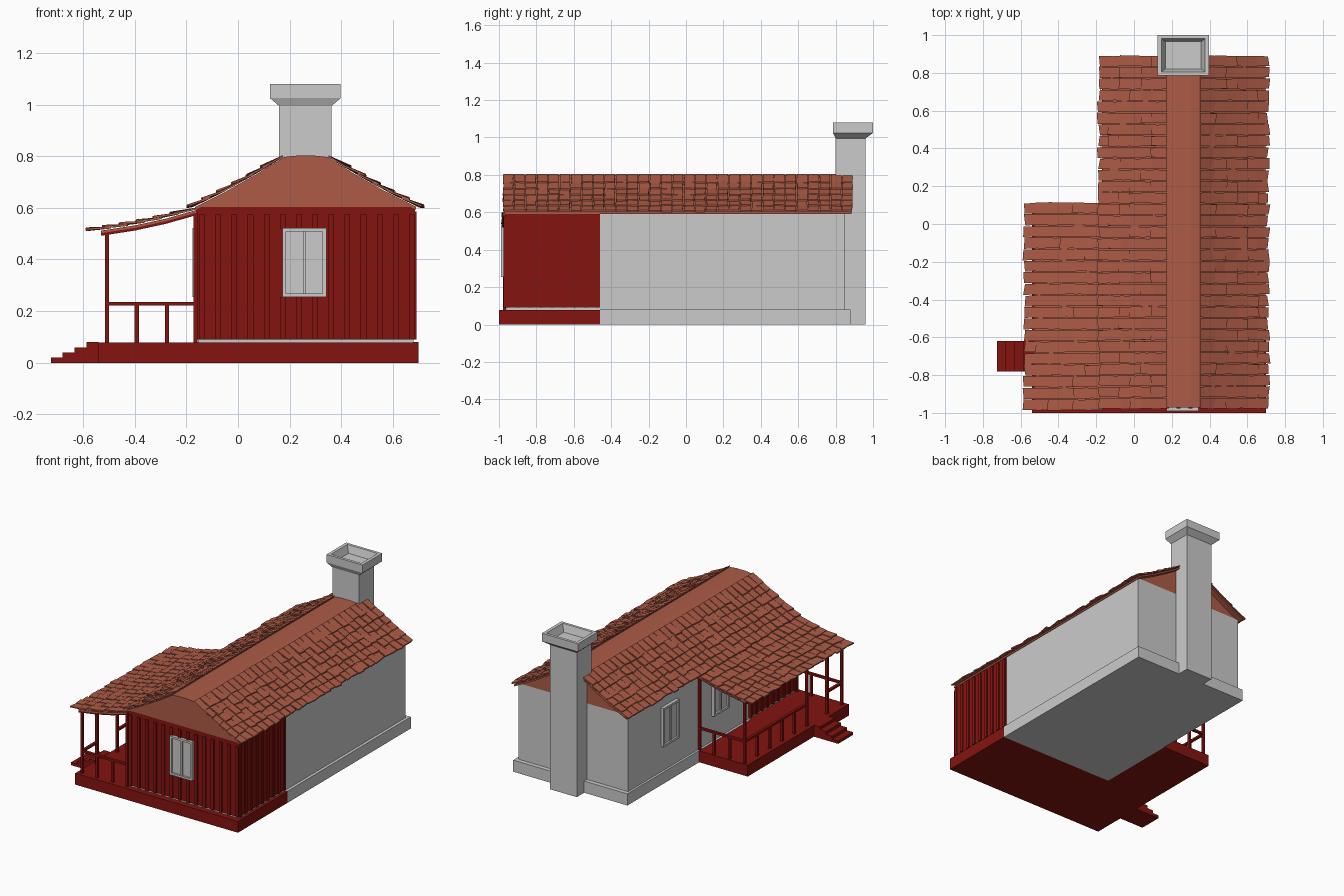
import bpy, bmesh, random
from mathutils import Vector

if "Cube" in bpy.data.objects:
    bpy.data.objects.remove(bpy.data.objects["Cube"])

random.seed(4)


def material(name, rgb):
    m = bpy.data.materials.new(name)
    m.diffuse_color = (*rgb, 1)
    m.use_nodes = True
    m.node_tree.nodes["Principled BSDF"].inputs["Base Color"].default_value = m.diffuse_color
    return m


RED = material("red_paint", (0.23, 0.007, 0.005))
CLAY = material("clay", (0.42, 0.105, 0.062))


def finish(bm, name, mat=None):
    bmesh.ops.recalc_face_normals(bm, faces=bm.faces)
    me = bpy.data.meshes.new(name)
    bm.to_mesh(me)
    bm.free()
    ob = bpy.data.objects.new(name, me)
    bpy.context.collection.objects.link(ob)
    if mat:
        me.materials.append(mat)
    return ob


def prism(bm, pts, y0, y1):
    """Extrude an x-z outline along y."""
    f = bm.faces.new([bm.verts.new((x, y0, z)) for x, z in pts])
    r = bmesh.ops.extrude_face_region(bm, geom=[f])
    vs = [v for v in r["geom"] if isinstance(v, bmesh.types.BMVert)]
    bmesh.ops.translate(bm, verts=vs, vec=(0, y1 - y0, 0))


def box(bm, x0, x1, y0, y1, z0, z1):
    prism(bm, [(x0, z0), (x1, z0), (x1, z1), (x0, z1)], y0, y1)


def boxes(name, specs, mat=None):
    bm = bmesh.new()
    for s in specs:
        box(bm, *s)
    return finish(bm, name, mat)


# Foundation, porch deck and grey wall core
boxes("foundation", [(-0.17, 0.70, -0.46, 0.88, 0, 0.08)])
boxes("red_base", [(-0.17, 0.70, -1.0, -0.46, 0, 0.078)], RED)
boxes("porch_deck", [(-0.54, -0.17, -1.0, 0.10, 0, 0.078)], RED)
boxes("walls", [(-0.155, 0.68, -0.96, 0.85, 0.07, 0.605)])
boxes("steps", [(-0.725 + i * 0.046, -0.54, -0.78, -0.62, i * 0.02, 0.02 + i * 0.02)
                for i in range(4)], RED)

# Red cladding with vertical battens
boxes("cladding", [(-0.16, 0.685, -0.968, -0.46, 0.09, 0.606)], RED)
battens = [(x, x + 0.022, -0.976, -0.96, 0.09, 0.575)
           for x in [-0.15 + i * 0.0625 for i in range(14)] if not 0.15 < x < 0.335]
battens += [(x, x + 0.022, -0.976, -0.96, z0, z1)
            for x in (0.1625, 0.225, 0.2875) for z0, z1 in ((0.09, 0.255), (0.52, 0.575))]
for y in [-0.965 + i * 0.06 for i in range(9)]:
    battens += [(0.68, 0.692, y, y + 0.02, 0.09, 0.585),
                (-0.168, -0.155, y, y + 0.02, 0.09, 0.575)]
boxes("battens", battens, RED)


# Windows: frame bars around recessed panes
def window(name, c, front):
    z0, z1, h, t = 0.255, 0.522, 0.085, 0.014
    parts = [(-h, h, 0, 0.022, z0, z0 + t), (-h, h, 0, 0.022, z1 - t, z1),
             (-h, -h + t, 0, 0.022, z0, z1), (h - t, h, 0, 0.022, z0, z1),
             (-0.006, 0.006, 0, 0.016, z0, z1), (-h, h, 0, 0.009, z0, z1)]
    if front:
        specs = [(c + a, c + b, -0.967 - e, -0.96 - d, p, q) for a, b, d, e, p, q in parts]
    else:
        specs = [(-0.155 - e, -0.15 - d, c + a, c + b, p, q) for a, b, d, e, p, q in parts]
    boxes(name + "_frame", specs[:5])
    boxes(name + "_glass", specs[5:])


window("front_window", 0.257, True)
window("side_window_back", 0.41, False)
window("side_window_porch", -0.14, False)

# Chimney with flared hollow cap
bm = bmesh.new()
rings = []
for hx, hy, z in [(0.102, 0.08, 0), (0.102, 0.08, 0.995), (0.137, 0.107, 1.025),
                  (0.137, 0.107, 1.08), (0.115, 0.088, 1.08), (0.095, 0.072, 1.03)]:
    cy = 0.88 if z < 1 else 0.893
    rings.append([bm.verts.new((0.261 + a * hx, cy + b * hy, z))
                  for a, b in ((-1, -1), (1, -1), (1, 1), (-1, 1))])
for r, s in zip(rings, rings[1:]):
    for i in range(4):
        bm.faces.new((r[i], r[i - 3], s[i - 3], s[i]))
bm.faces.new(rings[0])
bm.faces.new(rings[-1])
finish(bm, "chimney")

# Roof body: gable fill and overhanging skin
slope = [(0.345, 0.797), (0.45, 0.732), (0.57, 0.664), (0.69, 0.604)]
left = [(0.524 - x, z) for x, z in slope]
ridge = [(0.225, 0.802), (0.299, 0.802)]
outline = left[::-1] + ridge + slope
bm = bmesh.new()
prism(bm, outline, -0.972, 0.85)
finish(bm, "gable_roof", CLAY)
bm = bmesh.new()
prism(bm, outline + [(x, z - 0.012) for x, z in outline[::-1]], -0.972, 0.885)
finish(bm, "roof_skin", CLAY)
porch_line = [(-0.16, 0.592), (-0.28, 0.558), (-0.40, 0.532), (-0.53, 0.512)]
bm = bmesh.new()
prism(bm, porch_line + [(x, z - 0.010) for x, z in porch_line[::-1]], -0.98, 0.105)
finish(bm, "porch_roof_skin", CLAY)


# Individual slightly crooked roof tiles
def height(line, x):
    pts = sorted(line)
    for a, b in zip(pts, pts[1:]):
        if x <= b[0] or b == pts[-1]:
            return a[1] + (b[1] - a[1]) * (x - a[0]) / (b[0] - a[0])


def tile_row(bm, line, xa, xb, y0, y1, lift):
    n = round((y1 - y0) / 0.0605)
    step = (y1 - y0) / n
    za, zb = height(line, xa) + 0.002, height(line, xb) + lift
    for i in range(n):
        y = y0 + i * step
        j = lambda s: random.uniform(-s, s)
        d, t, dz = j(0.007), 0.008, j(0.003)
        ends = [(xa, za, y + 0.003, y + step - 0.003),
                (xb, zb, y + 0.002 + j(0.004), y + step - 0.003 + j(0.004))]
        vs = []
        for k, (x, z, ya, yb) in enumerate(ends):
            tw = j(0.005) if k else 0
            for up in (0, t):
                vs += [bm.verts.new((x + k * (d + tw), ya, z + up + k * dz)),
                       bm.verts.new((x + k * (d - tw), yb, z + up + k * dz))]
        for f in ((0, 1, 3, 2), (4, 5, 7, 6), (0, 1, 5, 4), (2, 3, 7, 6), (0, 2, 6, 4), (1, 3, 7, 5)):
            bm.faces.new([vs[q] for q in f])


for name, line, flip in (("right_tiles", slope, False), ("left_tiles", left, True)):
    bm = bmesh.new()
    for r in range(6):
        xb = 0.43 + r * 0.0565
        xa = xb - 0.08
        if flip:
            xa, xb = 0.524 - xa, 0.524 - xb
        tile_row(bm, line, xa, xb, -0.98, 0.893, 0.010)
    finish(bm, name, CLAY)
bm = bmesh.new()
for r in range(6):
    xb = -0.255 - r * 0.0655
    tile_row(bm, porch_line, xb + 0.09, xb, -0.988, 0.115, 0.010)
finish(bm, "porch_tiles", CLAY)

# Porch posts, handrails and balusters
P, X = 0.008, -0.507
post = lambda x, y, z: (x - P, x + P, y - P, y + P, 0.07, z)
boxes("porch_posts", [post(X, y, 0.51) for y in (-0.97, -0.81, -0.59, 0.085)]
      + [post(-0.165, y, 0.585) for y in (-0.97, 0.085)], RED)
rails = [(X, -0.16, y - 0.009, y + 0.009, 0.222, 0.236) for y in (-0.97, 0.085)]
rails += [(X - 0.009, X + 0.009, a, b, 0.222, 0.236) for a, b in ((-0.97, -0.81), (-0.59, 0.085))]
boxes("handrails", rails, RED)
boxes("balusters", [post(x, y, 0.225) for x in (-0.392, -0.275) for y in (-0.97, 0.085)]
      + [post(X, -0.59 + i * 0.135, 0.225) for i in range(1, 5)], RED)

# Porch eave beam and sloping rafters
boxes("eave_beam", [(X - P, X + P, -0.98, 0.095, 0.494, 0.51)], RED)
bm = bmesh.new()
for y in (-0.97, -0.59, -0.25, 0.085):
    prism(bm, [(x, z - 0.008) for x, z in porch_line] + [(x, z - 0.02) for x, z in porch_line[::-1]],
          y - P, y + P)
finish(bm, "rafters", RED)
